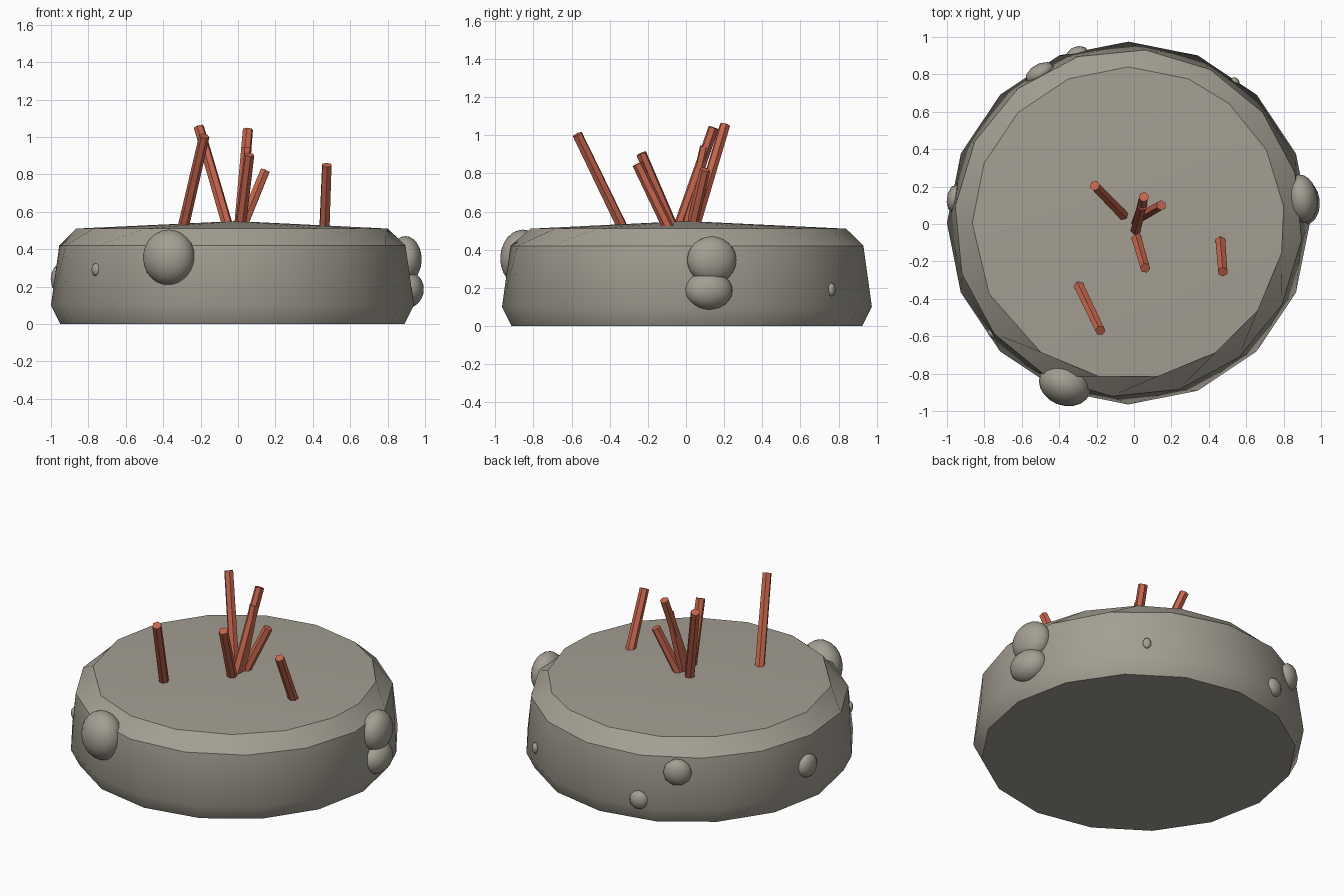
import bpy, bmesh, math
from mathutils import Vector, Matrix

if "Cube" in bpy.data.objects:
    bpy.data.objects.remove(bpy.data.objects["Cube"])


def material(name, rgb):
    m = bpy.data.materials.new(name)
    m.diffuse_color = (*rgb, 1)
    m.use_nodes = True
    m.node_tree.nodes["Principled BSDF"].inputs["Base Color"].default_value = m.diffuse_color
    return m


stone = material("warm_grey_stone", (0.37, 0.345, 0.29))
red = material("brick_red", (0.56, 0.13, 0.075))
CX, CY = -0.03, 0.005


def finish(bm, name, mat, angle=None):
    bmesh.ops.recalc_face_normals(bm, faces=bm.faces)
    me = bpy.data.meshes.new(name)
    bm.to_mesh(me)
    bm.free()
    ob = bpy.data.objects.new(name, me)
    bpy.context.collection.objects.link(ob)
    me.materials.append(mat)
    if angle:
        bpy.ops.object.select_all(action='DESELECT')
        ob.select_set(True)
        bpy.context.view_layer.objects.active = ob
        bpy.ops.object.shade_smooth_by_angle(angle=math.radians(angle))
    return ob


# Stone body: stacked 16-sided rings, slightly twisted towards the top
even = [90 + i * 22.5 for i in range(16)]
twist = [a - 5.6 for a in even]
uneven = [90, 112.5, 135, 157.5, 180, 207, 236, 259, 281, 304, 326, 349,
          366, 388, 410, 427.5]
profile = [(0.92, 0, even), (0.97, 0.10, even),
           (0.93, 0.42, twist), (0.835, 0.51, uneven)]
bm = bmesh.new()
rings = [[bm.verts.new((CX + r * math.cos(math.radians(a)),
                        CY + r * math.sin(math.radians(a)), z)) for a in angs]
         for r, z, angs in profile]
for lo, hi in zip(rings, rings[1:]):
    for i in range(16):
        j = (i + 1) % 16
        bm.faces.new((lo[i], lo[j], hi[j], hi[i]))
bm.faces.new(rings[0][::-1])
apex = bm.verts.new((-0.01, 0, 0.55))
for i in range(16):
    bm.faces.new((rings[-1][i], rings[-1][(i + 1) % 16], apex))
finish(bm, "stone_body", stone, 36)


# Rounded lumps on the wall: angle, distance, height, (radial, tangent, vertical) radii
def lump(name, ang, dist, z, radii, sub):
    a = math.radians(ang)
    bm = bmesh.new()
    bmesh.ops.create_icosphere(
        bm, subdivisions=sub, radius=1,
        matrix=Matrix.Translation((CX + dist * math.cos(a), CY + dist * math.sin(a), z))
        @ Matrix.Rotation(a, 4, 'Z') @ Matrix.Diagonal((*radii, 1)))
    finish(bm, name, stone, 60)


lump("front_lump", 248.5, 0.925, 0.355, (0.115, 0.143, 0.15), 3)
lump("right_upper_lump", 8, 0.935, 0.345, (0.085, 0.13, 0.125), 3)
lump("right_lower_lump", 7, 0.94, 0.185, (0.09, 0.125, 0.10), 3)
lump("back_lump", 120.6, 0.93, 0.33, (0.05, 0.085, 0.085), 2)
lump("back_low_lump", 106.8, 0.945, 0.14, (0.04, 0.06, 0.06), 2)
lump("left_lump", 172, 0.94, 0.24, (0.04, 0.075, 0.075), 2)
lump("front_left_nub", 219, 0.94, 0.29, (0.018, 0.03, 0.035), 2)
lump("back_right_nub", 53, 0.95, 0.19, (0.018, 0.025, 0.035), 2)


# Six-sided sticks planted in the top, from base point to tip
def stick(name, base, tip):
    base, tip = Vector(base), Vector(tip)
    d = tip - base
    base -= d * 0.05
    d = tip - base
    bm = bmesh.new()
    bmesh.ops.create_cone(
        bm, cap_ends=True, segments=6, radius1=0.03, radius2=0.028, depth=d.length,
        matrix=Matrix.Translation((base + tip) / 2) @ d.to_track_quat('Z', 'Y').to_matrix().to_4x4())
    finish(bm, name, red)


sticks = [
    ((-0.06, 0.05, 0.54), (-0.21, 0.205, 1.055)),
    ((-0.29, -0.34, 0.53), (-0.18, -0.57, 1.005)),
    ((0.463, -0.10, 0.53), (0.475, -0.255, 0.85)),
    ((0.01, -0.03, 0.54), (0.053, 0.145, 1.04)),
    ((0.015, -0.08, 0.54), (0.06, -0.235, 0.905)),
    ((0.03, 0.035, 0.54), (0.145, 0.10, 0.82)),
    ((0.015, 0.01, 0.54), (0.045, 0.10, 0.94)),
]
for i, (b, t) in enumerate(sticks):
    stick(f"stick_{i + 1}", b, t)
